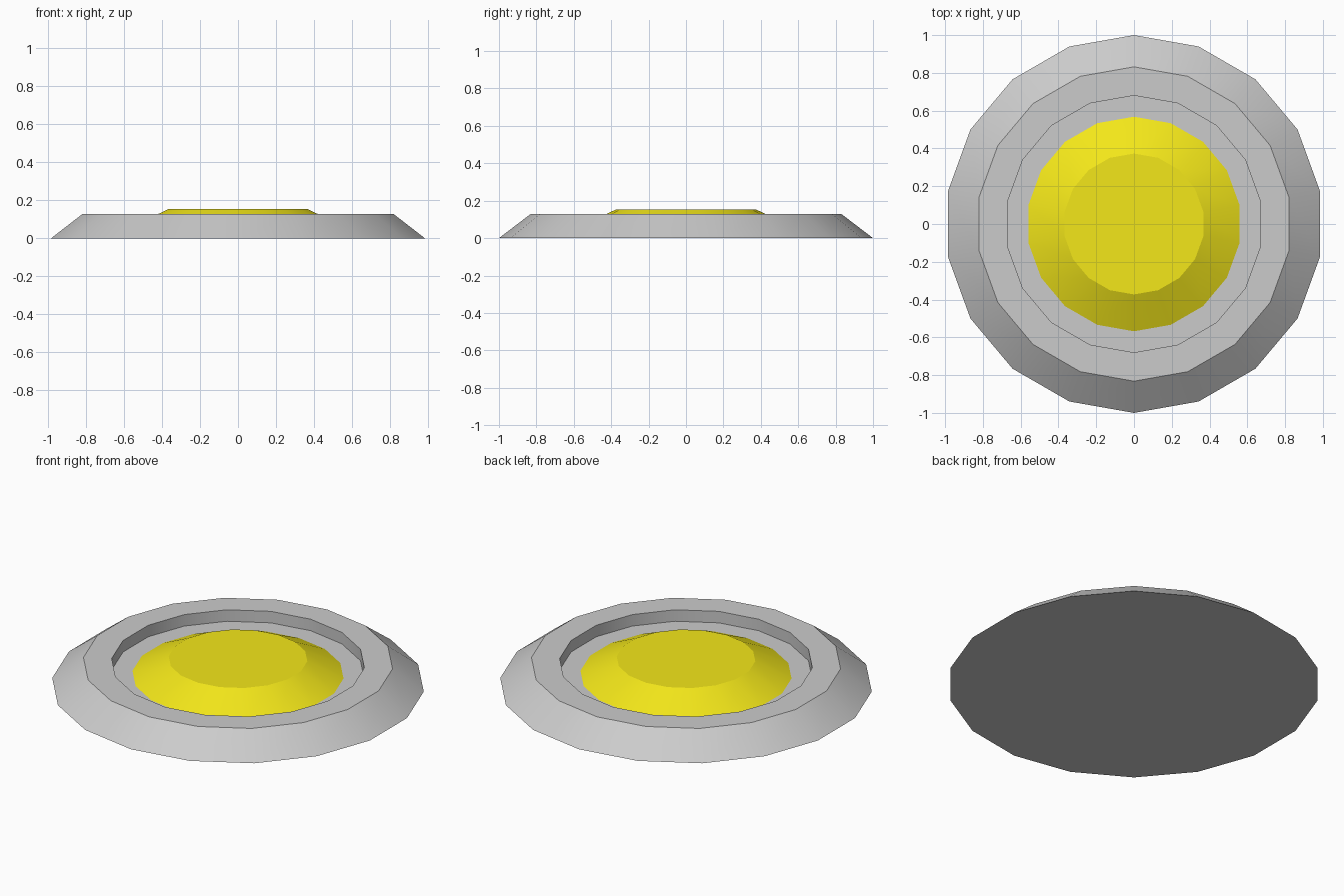
import bpy, bmesh
from math import cos, sin, radians

if "Cube" in bpy.data.objects:
    bpy.data.objects.remove(bpy.data.objects["Cube"])

SIDES = 18


def lathe(name, profile, cap_start, smooth_angle):
    """Spin an (r, z) profile from bottom to centre top, 18 sides, vertex on the y axis."""
    bm = bmesh.new()
    rings = []
    for r, z in profile:
        rings.append([bm.verts.new((r * cos(radians(90 + 360 * i / SIDES)),
                                    r * sin(radians(90 + 360 * i / SIDES)), z))
                      for i in range(SIDES)])
    for a, b in zip(rings, rings[1:]):
        for i in range(SIDES):
            j = (i + 1) % SIDES
            bm.faces.new((a[i], a[j], b[j], b[i]))
    if cap_start:
        bm.faces.new(rings[0][::-1])
    bm.faces.new(rings[-1])
    mesh = bpy.data.meshes.new(name)
    bm.to_mesh(mesh)
    bm.free()
    obj = bpy.data.objects.new(name, mesh)
    bpy.context.collection.objects.link(obj)
    bpy.ops.object.select_all(action='DESELECT')
    obj.select_set(True)
    bpy.context.view_layer.objects.active = obj
    bpy.ops.object.shade_smooth_by_angle(angle=radians(smooth_angle))
    return obj


# Grey base: sloped outside, flat rim, recessed floor
lathe("base_ring", [(1.0, 0), (0.832, 0.128), (0.68, 0.128), (0.68, 0.06)], True, 30)

# Yellow raised lens resting on the recessed floor
lens = lathe("lens", [(0.568, 0.06), (0.373, 0.154)], False, 22)
yellow = bpy.data.materials.new("yellow")
yellow.diffuse_color = (0.9, 0.8, 0.01, 1)
yellow.use_nodes = True
yellow.node_tree.nodes["Principled BSDF"].inputs["Base Color"].default_value = yellow.diffuse_color
lens.data.materials.append(yellow)
